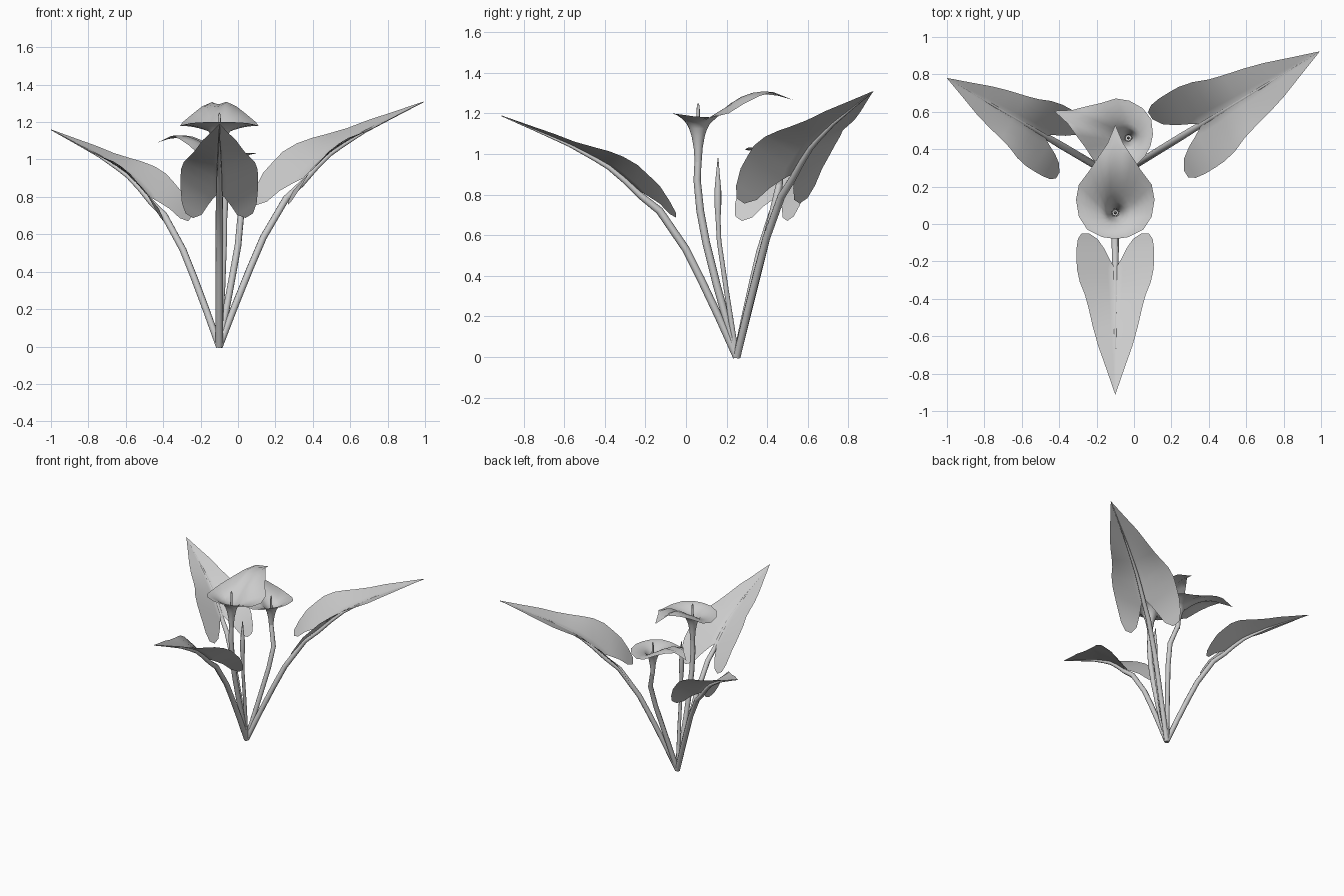
import bpy
from math import radians, sin, cos, pi

if "Cube" in bpy.data.objects:
    bpy.data.objects.remove(bpy.data.objects["Cube"])

BASE = (-0.10, 0.25, 0.0)


def finish(ob, angle=60):
    bpy.ops.object.select_all(action='DESELECT')
    ob.select_set(True)
    bpy.context.view_layer.objects.active = ob
    if ob.type == 'CURVE':
        bpy.ops.object.convert(target='MESH')
        ob = bpy.context.object
    bpy.ops.object.shade_smooth_by_angle(angle=radians(angle))


def mesh_object(name, verts, faces):
    me = bpy.data.meshes.new(name)
    me.from_pydata(verts, [], faces)
    ob = bpy.data.objects.new(name, me)
    bpy.context.collection.objects.link(ob)
    return ob


def tube(name, pts, loc=(0, 0, 0), rot=0):
    """Tapered tube through (x, y, z, radius) points."""
    cu = bpy.data.curves.new(name, 'CURVE')
    cu.dimensions = '3D'
    cu.bevel_depth = 1.0
    cu.bevel_resolution = 2
    cu.use_fill_caps = True
    sp = cu.splines.new('POLY')
    sp.points.add(len(pts) - 1)
    for p, (x, y, z, r) in zip(sp.points, pts):
        p.co = (x, y, z, 1)
        p.radius = r
    ob = bpy.data.objects.new(name, cu)
    bpy.context.collection.objects.link(ob)
    ob.location = loc
    ob.rotation_euler.z = rot
    finish(ob)


def interp(table, t):
    for (a, za), (b, zb) in zip(table, table[1:]):
        if t <= b:
            return za + (zb - za) * (t - a) / (b - a)
    return table[-1][1]


# Stem and midrib path: distance from the base, height
RIB = [(0, 0), (0.09, 0.20), (0.175, 0.38), (0.25, 0.53), (0.38, 0.72), (0.47, 0.805),
       (0.55, 0.88), (0.63, 0.945), (0.70, 0.985), (0.825, 1.05), (0.97, 1.11), (1.16, 1.19)]
# Arrow-shaped blade: distance, inner edge, outer edge
BLADE = [(0.30, 0.14, 0.18), (0.33, 0.095, 0.20), (0.38, 0.06, 0.207), (0.44, 0.03, 0.207),
         (0.49, 0, 0.205), (0.56, 0, 0.19), (0.63, 0, 0.162), (0.70, 0, 0.143),
         (0.80, 0, 0.12), (0.90, 0, 0.092), (1.03, 0, 0.046), (1.16, 0, 0.001)]


def leaf(name, angle, reach, width, height):
    n = 6
    verts, faces = [], []
    for t, a, b in BLADE:
        slope = 0.6 - 0.4 * min(1, max(0, (t - 0.5) / 0.3))
        for i in range(n):
            w = a + (b - a) * i / (n - 1)
            verts.append((t * reach, w * width, (interp(RIB, t) + slope * w) * height))
    for r in range(len(BLADE) - 1):
        for i in range(n - 1):
            k = r * n + i
            faces.append((k, k + n, k + n + 1, k + 1))
    ob = mesh_object(name + "_blade", verts, faces)
    ob.location = BASE
    ob.rotation_euler.z = radians(angle)
    mir = ob.modifiers.new("mirror", 'MIRROR')
    mir.use_axis = (False, True, False)
    finish(ob)
    # stem running on under the blade as a fading midrib
    pts = []
    for t, z in RIB:
        r = 0.019 if t < 0.4 else max(0.002, 0.017 * (1.16 - t) / 0.7)
        drop = 0 if t < 0.4 else r * 0.8
        pts.append((t * reach, 0, z * height - drop, r))
    tube(name + "_stem", pts, BASE, radians(angle))


leaf("front_leaf", -90, 1.0, 1.0, 1.0)
leaf("right_leaf", 31.6, 1.105, 1.14, 1.10)
leaf("left_leaf", 149.5, 0.90, 0.93, 0.975)

# Half of the spathe rim from front to pointed tip: along, across, height
RIM = [(-0.14, 0, 1.20), (-0.13, 0.07, 1.20), (-0.09, 0.15, 1.195), (-0.02, 0.195, 1.185),
       (0.07, 0.21, 1.18), (0.15, 0.195, 1.20), (0.23, 0.135, 1.25), (0.30, 0.09, 1.285),
       (0.37, 0.042, 1.305), (0.47, 0, 1.265)]
THROAT = [(0.017, 0.96), (0.022, 1.03), (0.033, 1.09), (0.045, 1.125), (0.058, 1.15)]


def flower(name, x, y, angle, scale, height, stem):
    rim = RIM + [(u, -v, z) for u, v, z in RIM[-2:0:-1]]
    n = len(rim)
    rings = []
    for r, z in THROAT:
        rings.append([(-r * cos(2 * pi * i / n), r * sin(2 * pi * i / n), z) for i in range(n)])
    r0, z0 = THROAT[-1]
    for f in (0.17, 0.33, 0.5, 0.67, 0.84, 1.0):
        ring = []
        for (u, v, z), (cu, cv, _) in zip(rim, rings[len(THROAT) - 1]):
            bump = 0.05 * sin(pi * f) * max(0, 1 - abs(v) / 0.06) if u > 0 else 0
            ring.append((cu + (u - cu) * f, cv + (v - cv) * f,
                         z0 + (z - z0) * (1 - (1 - f) ** 2) + bump))
        rings.append(ring)
    verts = [(a * scale, b * scale, c * height) for ring in rings for a, b, c in ring]
    faces = [(r * n + i, r * n + (i + 1) % n, (r + 1) * n + (i + 1) % n, (r + 1) * n + i)
             for r in range(len(rings) - 1) for i in range(n)]
    ob = mesh_object(name + "_spathe", verts, faces)
    ob.location = (x, y, 0)
    ob.rotation_euler.z = radians(angle)
    finish(ob)
    # spadix in the throat
    tube(name + "_spadix", [(x, y, z * height, r * scale) for z, r in
         ((1.0, 0.007), (1.1, 0.009), (1.22, 0.008), (1.24, 0.006), (1.25, 0.001))])
    tube(name + "_stem", [BASE + (0.018,)] + stem + [(x, y, 0.985 * height, 0.017)])


flower("front_flower", -0.10, 0.06, 90, 1.0, 1.0,
       [(-0.10, 0.15, 0.36, 0.019), (-0.10, 0.10, 0.56, 0.019),
        (-0.10, 0.07, 0.72, 0.019), (-0.10, 0.055, 0.87, 0.018)])
flower("back_flower", -0.03, 0.46, 160, 0.90, 0.863,
       [(-0.04, 0.33, 0.32, 0.018), (0.0, 0.385, 0.54, 0.018), (0.015, 0.425, 0.70, 0.018)])

# Closed bud
tube("bud", [BASE + (0.014,), (-0.08, 0.20, 0.32, 0.013), (-0.07, 0.163, 0.57, 0.012),
             (-0.07, 0.158, 0.68, 0.013), (-0.07, 0.157, 0.75, 0.018), (-0.07, 0.157, 0.82, 0.018),
             (-0.07, 0.157, 0.90, 0.010), (-0.07, 0.158, 0.98, 0.002)])
